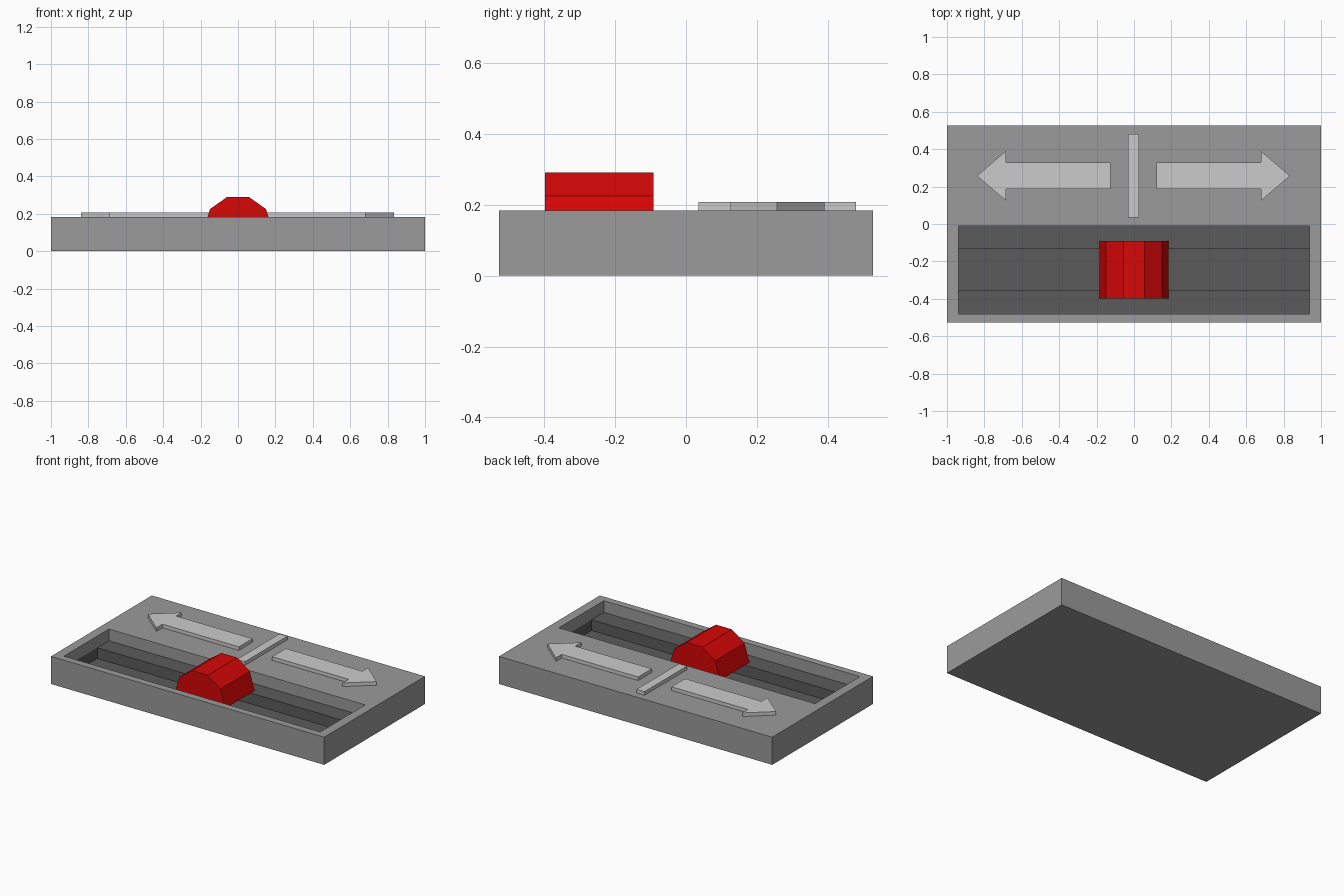
import bpy, bmesh
from mathutils import Vector

if "Cube" in bpy.data.objects:
    bpy.data.objects.remove(bpy.data.objects["Cube"])

TOP, LEDGE, FLOOR, RAISED = 0.183, 0.106, 0.035, 0.207


def material(name, r, g, b):
    mat = bpy.data.materials.new(name)
    mat.diffuse_color = (r, g, b, 1)
    mat.use_nodes = True
    mat.node_tree.nodes["Principled BSDF"].inputs["Base Color"].default_value = mat.diffuse_color
    return mat


def prism(name, profile, direction, to_3d):
    """Extrude a flat outline along a direction into a closed solid."""
    bm = bmesh.new()
    face = bm.faces.new([bm.verts.new(to_3d(a, b)) for a, b in profile])
    ext = bmesh.ops.extrude_face_region(bm, geom=[face])
    verts = [g for g in ext["geom"] if isinstance(g, bmesh.types.BMVert)]
    bmesh.ops.translate(bm, verts=verts, vec=Vector(direction))
    bmesh.ops.recalc_face_normals(bm, faces=bm.faces)
    mesh = bpy.data.meshes.new(name)
    bm.to_mesh(mesh)
    bm.free()
    obj = bpy.data.objects.new(name, mesh)
    bpy.context.collection.objects.link(obj)
    return obj


def rect(x0, x1, y0, y1):
    return [(x0, y0), (x1, y0), (x1, y1), (x0, y1)]


def relief(name, outline):
    """Raised marking on the top surface."""
    return prism(name, outline, (0, 0, RAISED - TOP), lambda x, y: (x, y, TOP))


# Housing block
housing = prism("housing", rect(-1, 1, -0.527, 0.527), (0, 0, TOP),
                lambda x, y: (x, y, 0))
housing.data.materials.append(material("mid_grey", 0.328, 0.328, 0.328))

# Stepped slot: wide pocket with a deeper central groove
slot = [(-0.48, 0.3), (-0.48, LEDGE), (-0.352, LEDGE), (-0.352, FLOOR),
        (-0.132, FLOOR), (-0.132, LEDGE), (-0.01, LEDGE), (-0.01, 0.3)]
cutter = prism("slot_cutter", slot, (1.876, 0, 0), lambda y, z: (-0.938, y, z))
cutter.hide_render = True
cut = housing.modifiers.new("slot", "BOOLEAN")
cut.operation = "DIFFERENCE"
cut.solver = "EXACT"
cut.object = cutter
bpy.context.view_layer.objects.active = housing
bpy.ops.object.modifier_apply(modifier=cut.name)
bpy.data.objects.remove(cutter)

# Dark ledges and groove: split the slot ends at ledge height, then colour
housing.data.materials.append(material("dark_grey", 0.105, 0.105, 0.105))
bm = bmesh.new()
bm.from_mesh(housing.data)
ends = [f for f in bm.faces
        if abs(f.normal.x) > 0.9 and abs(f.verts[0].co.x) < 0.97]
geom = ends + list({e for f in ends for e in f.edges})
geom += list({v for f in ends for v in f.verts})
bmesh.ops.bisect_plane(bm, geom=geom, dist=1e-4,
                       plane_co=(0, 0, LEDGE), plane_no=(0, 0, 1))
for f in bm.faces:
    zs = [v.co.z for v in f.verts]
    inside = min(zs) > FLOOR - 0.01 and max(zs) < LEDGE + 0.01
    f.material_index = 1 if inside else 0
bm.to_mesh(housing.data)
bm.free()

# Sliding knob resting on the ledges
half = [(0.185, LEDGE), (0.15, 0.225), (0.057, 0.291)]
knob_profile = half + [(-x, z) for x, z in reversed(half)]
knob = prism("slider_knob", knob_profile, (0, 0.307, 0),
             lambda x, z: (x, -0.398, z))
knob.data.materials.append(material("red", 0.68, 0.002, 0.002))

# Direction arrows and centre mark
arrow = [(0.122, 0.188), (0.682, 0.188), (0.682, 0.125), (0.837, 0.257),
         (0.682, 0.39), (0.682, 0.33), (0.122, 0.33)]
for name, side in (("right_arrow", 1), ("left_arrow", -1)):
    relief(name, [(side * x - 0.003, y) for x, y in arrow])
relief("centre_mark", rect(-0.032, 0.026, 0.035, 0.48))
